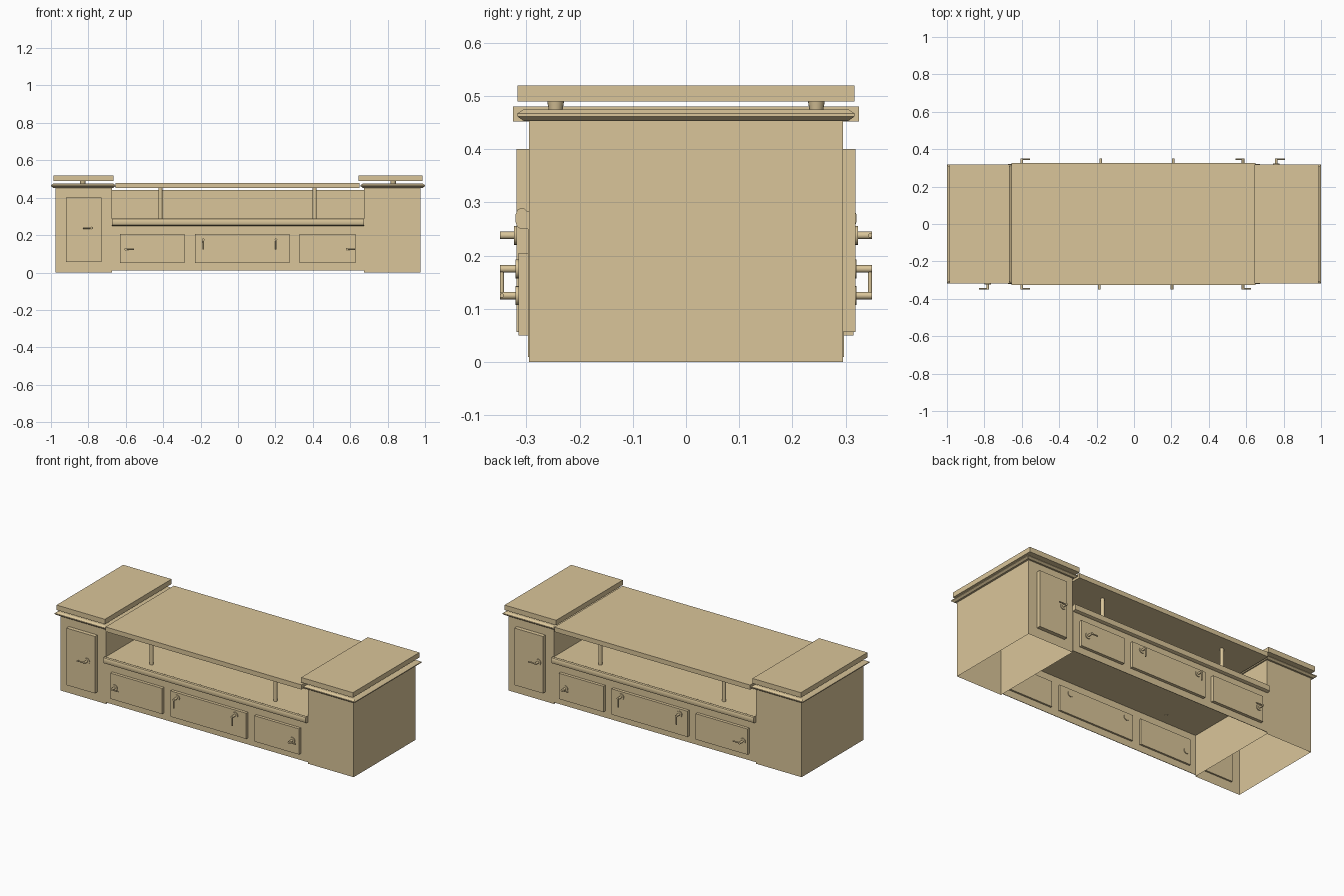
import bpy, bmesh
from math import radians
from mathutils import Vector, Matrix

if "Cube" in bpy.data.objects:
    bpy.data.objects.remove(bpy.data.objects["Cube"])

tan = bpy.data.materials.new("tan_paint")
tan.diffuse_color = (0.70, 0.56, 0.32, 1)
tan.use_nodes = True
tan.node_tree.nodes["Principled BSDF"].inputs["Base Color"].default_value = tan.diffuse_color


def finish(name, bm, smooth=False):
    bmesh.ops.recalc_face_normals(bm, faces=bm.faces)
    me = bpy.data.meshes.new(name)
    bm.to_mesh(me)
    bm.free()
    me.materials.append(tan)
    ob = bpy.data.objects.new(name, me)
    bpy.context.collection.objects.link(ob)
    if smooth:
        bpy.ops.object.select_all(action='DESELECT')
        ob.select_set(True)
        bpy.context.view_layer.objects.active = ob
        bpy.ops.object.shade_smooth_by_angle(angle=radians(35))
    return ob


def box(name, x0, x1, y0, y1, z0, z1, open_bottom=False):
    bm = bmesh.new()
    size = Matrix.Diagonal((x1 - x0, y1 - y0, z1 - z0, 1))
    place = Matrix.Translation(((x0 + x1) / 2, (y0 + y1) / 2, (z0 + z1) / 2))
    bmesh.ops.create_cube(bm, size=1, matrix=place @ size)
    if open_bottom:
        low = [f for f in bm.faces if f.calc_center_median().z < z0 + 1e-5]
        bmesh.ops.delete(bm, geom=low, context='FACES_ONLY')
    return finish(name, bm)


def add_rod(bm, a, b, r0, r1=None, sides=12):
    a, b = Vector(a), Vector(b)
    d = b - a
    m = Matrix.Translation((a + b) / 2) @ d.to_track_quat('Z', 'Y').to_matrix().to_4x4()
    bmesh.ops.create_cone(bm, cap_ends=True, segments=sides, radius1=r0,
                          radius2=r0 if r1 is None else r1, depth=d.length, matrix=m)


def rod(name, a, b, r0, r1=None, sides=16):
    bm = bmesh.new()
    add_rod(bm, a, b, r0, r1, sides)
    return finish(name, bm, True)


def handle(name, x, z, side, face, dx, dz):
    # round rose passing through the door, stem and a lever along (dx, dz)
    bm = bmesh.new()
    add_rod(bm, (x, side * 0.279, z), (x, side * (face + 0.005), z), 0.018, sides=16)
    add_rod(bm, (x, side * face, z), (x, side * 0.35, z), 0.007)
    y = side * 0.346
    add_rod(bm, (x, y, z), (x + dx, y, z + dz), 0.004)
    finish(name, bm, True)


def bevelled_plate(name, x0, x1, y, z0, z1, c):
    # plate whose edge comes to a blunt point at mid height
    bm = bmesh.new()
    h = z1 - z0
    rings = []
    for z, i in ((z0, c), (z0 + h * .4, 0), (z0 + h * .65, 0), (z1, c)):
        rings.append([bm.verts.new(p) for p in ((x0 + i, -y + i, z), (x1 - i, -y + i, z),
                                                (x1 - i, y - i, z), (x0 + i, y - i, z))])
    for a, b in zip(rings, rings[1:]):
        for k in range(4):
            bm.faces.new((a[k], a[(k + 1) % 4], b[(k + 1) % 4], b[k]))
    bm.faces.new(rings[0])
    bm.faces.new(rings[-1])
    finish(name, bm)


# End cabinets: hollow shells, trim, standoffs, raised tops; doors on opposite sides
for label, s in (("left", -1), ("right", 1)):
    def span(a, b):
        return sorted((s * a, s * b))
    box(label + "_cabinet", *span(0.673, 0.977), -0.295, 0.295, 0, 0.455, True)
    bevelled_plate(label + "_trim", *span(0.655, 1.0), 0.317, 0.453, 0.475, 0.012)
    top_in = 0.665 if s < 0 else 0.643
    box(label + "_top", *span(top_in, 0.987), -0.317, 0.317, 0.49, 0.52)
    for y in (-0.245, 0.245):
        rod(label + "_standoff", (s * 0.83, y, 0.474), (s * 0.83, y, 0.491), 0.013, 0.016)
    box(label + "_cabinet_door", *span(0.73, 0.92), *sorted((s * 0.285, s * 0.319)), 0.057, 0.40)
    hx = -0.782 if s < 0 else 0.76
    handle(label + "_cabinet_handle", hx, 0.238, s, 0.318, s * 0.048, 0)

# Middle section: shelf with rounded moulded edges, divider, main top, posts
half = ((0.295, 0.25), (0.31, 0.25), (0.317, 0.254), (0.32, 0.262),
        (0.32, 0.278), (0.317, 0.286), (0.31, 0.29), (0.303, 0.288), (0.299, 0.284))
profile = list(half) + [(-y, z) for y, z in reversed(half)]
bm = bmesh.new()
f = bm.faces.new([bm.verts.new((-0.673, y, z)) for y, z in profile])
ext = bmesh.ops.extrude_face_region(bm, geom=[f], use_keep_orig=True)
bmesh.ops.translate(bm, vec=(1.346, 0, 0),
                    verts=[v for v in ext['geom'] if isinstance(v, bmesh.types.BMVert)])
finish("shelf", bm, True)
box("shelf_divider", -0.673, 0.673, -0.01, 0.01, 0.284, 0.44)
box("main_top", -0.655, 0.65, -0.325, 0.325, 0.452, 0.48)
for x in (-0.415, 0.41):
    for y in (-0.23, 0.23):
        rod("top_post", (x, y, 0.248), (x, y, 0.455), 0.011)

# Middle walls with three doors and four lever handles on each side
for label, s in (("front", -1), ("back", 1)):
    box(label + "_wall", -0.673, 0.673, *sorted((s * 0.294, s * 0.297)), 0.01, 0.252)
    for x0, x1 in ((-0.63, -0.285), (-0.23, 0.275), (0.33, 0.627)):
        box(label + "_door", x0, x1, *sorted((s * 0.283, s * 0.315)), 0.05, 0.205)
    handle(label + "_handle", -0.60, 0.125, s, 0.315, 0.045, 0)
    for x in ((-0.185, 0.203) if s < 0 else (-0.178, 0.21)):
        handle(label + "_handle", x, 0.175, s, 0.315, 0, -0.052)
    handle(label + "_handle", 0.583, 0.125, s, 0.315, 0.043 if s < 0 else -0.04, 0)
